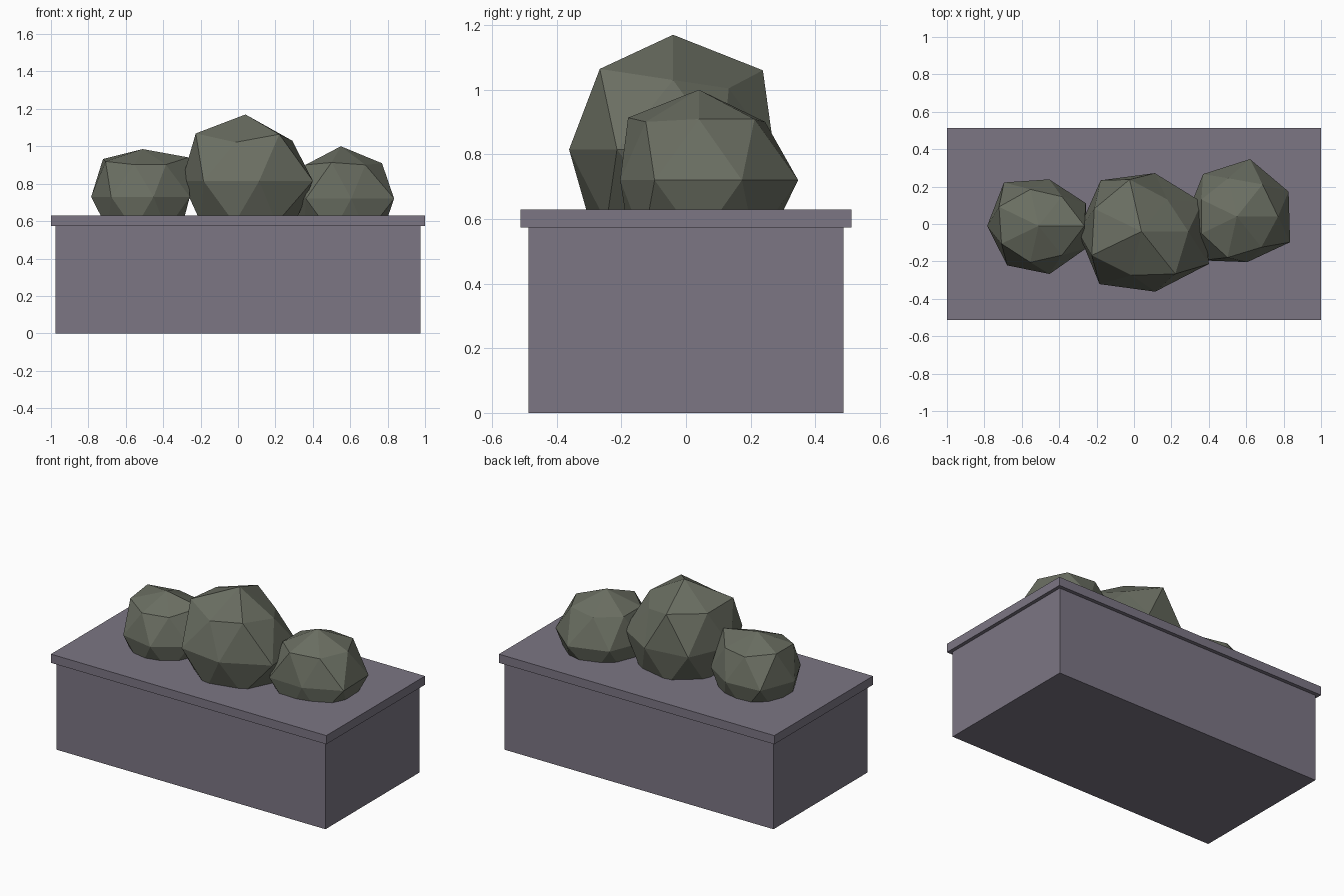
import bpy, bmesh, math

if "Cube" in bpy.data.objects:
    bpy.data.objects.remove(bpy.data.objects["Cube"])


def material(name, rgb):
    m = bpy.data.materials.new(name)
    m.diffuse_color = (*rgb, 1)
    m.use_nodes = True
    m.node_tree.nodes["Principled BSDF"].inputs["Base Color"].default_value = m.diffuse_color
    return m


stone = material("purple grey stone", (0.20, 0.18, 0.23))
moss = material("grey green", (0.145, 0.157, 0.122))


def finish(bm, name, mat):
    bmesh.ops.recalc_face_normals(bm, faces=bm.faces)
    mesh = bpy.data.meshes.new(name)
    bm.to_mesh(mesh)
    bm.free()
    mesh.materials.append(mat)
    ob = bpy.data.objects.new(name, mesh)
    bpy.context.collection.objects.link(ob)
    return ob


def box(name, sx, sy, z0, z1, mat):
    bm = bmesh.new()
    bmesh.ops.create_cube(bm, size=1)
    for v in bm.verts:
        v.co = (v.co.x * sx, v.co.y * sy, z0 + (v.co.z + 0.5) * (z1 - z0))
    return finish(bm, name, mat)


def boulder(name, centre, top, upper, middle):
    """Seven-sided faceted lump: tip, staggered rings, tip. Radii go round anticlockwise."""
    cx, cy, cz = centre
    n = 7
    bm = bmesh.new()

    def ring(radii, shift, slope):
        return [bm.verts.new((cx + r * math.cos((k + shift) * math.tau / n),
                              cy + r * math.sin((k + shift) * math.tau / n),
                              cz + r * slope)) for k, r in enumerate(radii)]

    tip = bm.verts.new((cx, cy, top))
    a = ring(upper, 0, 0.86)
    b = ring(middle, 0.5, 0)
    c = ring([sum(middle) / n * 0.75] * n, 0, -0.86)
    base = bm.verts.new((cx, cy, 2 * cz - top))
    for k in range(n):
        j = (k + 1) % n
        for tri in ((tip, a[k], a[j]), (a[k], b[k], a[j]), (a[j], b[k], b[j]),
                    (c[j], b[j], b[k]), (c[k], c[j], b[k]), (base, c[j], c[k])):
            bm.faces.new(tri)
    return finish(bm, name, moss)


# Planter body and overhanging slab
box("planter_body", 1.954, 0.976, 0, 0.575, stone)
box("planter_slab", 2.0, 1.024, 0.573, 0.63, stone)

# Three overlapping lumps
boulder("large_boulder", (0.04, -0.04, 0.815), 1.17,
        (0.25, 0.22, 0.285, 0.28, 0.295, 0.24, 0.29),
        (0.36, 0.32, 0.35, 0.34, 0.36, 0.33, 0.40))
boulder("left_boulder", (-0.51, -0.01, 0.73), 0.985,
        (0.245, 0.20, 0.20, 0.235, 0.22, 0.20, 0.20),
        (0.28, 0.255, 0.297, 0.275, 0.27, 0.264, 0.28))
boulder("right_boulder", (0.55, 0.04, 0.72), 1.0,
        (0.22, 0.22, 0.21, 0.21, 0.21, 0.225, 0.21),
        (0.307, 0.315, 0.29, 0.27, 0.30, 0.25, 0.316))
